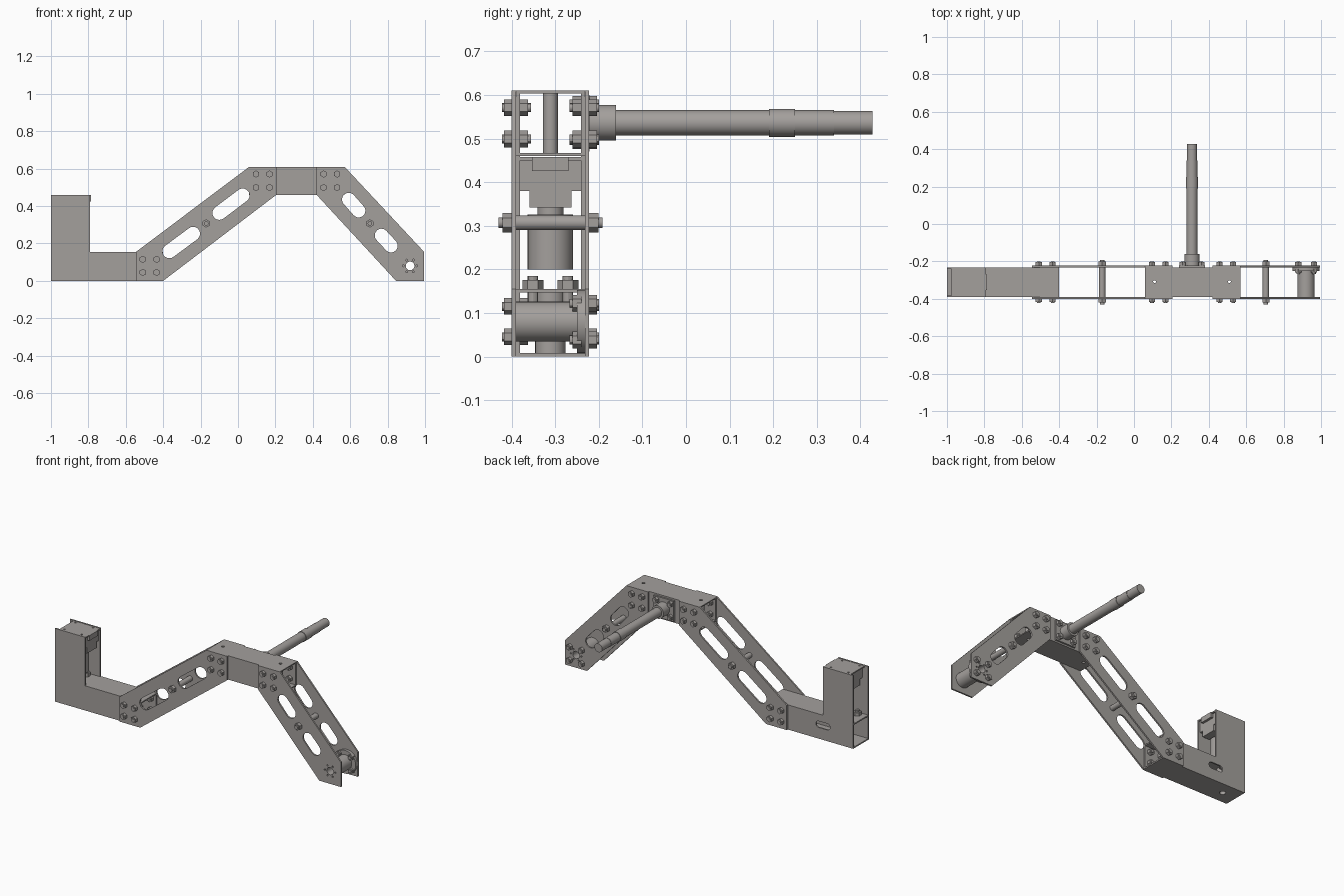
import bpy, bmesh, math
from mathutils import Matrix, Vector

if "Cube" in bpy.data.objects:
    bpy.data.objects.remove(bpy.data.objects["Cube"])

metal = bpy.data.materials.new("warm_grey_metal")
metal.diffuse_color = (0.37, 0.35, 0.335, 1)
metal.use_nodes = True
metal.node_tree.nodes["Principled BSDF"].inputs["Base Color"].default_value = metal.diffuse_color

# columns: where local x, y, z go for each extrusion axis
FRAMES = {'X': ((0, 1, 0), (0, 0, 1), (1, 0, 0)),
          'Y': ((1, 0, 0), (0, 0, 1), (0, -1, 0)),
          'Z': ((1, 0, 0), (0, 1, 0), (0, 0, 1))}


def frame(axis, loc):
    m = Matrix(FRAMES[axis]).transposed().to_4x4()
    return Matrix.Translation(Vector(loc)) @ m


def rect(x0, x1, y0, y1):
    return [(x0, y0), (x1, y0), (x1, y1), (x0, y1)]


def slot(a, b, r, n=10):
    ang = math.atan2(b[1] - a[1], b[0] - a[0])
    pts = []
    for c, start in ((b, ang - math.pi / 2), (a, ang + math.pi / 2)):
        for i in range(n + 1):
            t = start + math.pi * i / n
            pts.append((c[0] + r * math.cos(t), c[1] + r * math.sin(t)))
    return pts


def circle(x, y, r, n=24):
    return [(x + r * math.cos(2 * math.pi * i / n), y + r * math.sin(2 * math.pi * i / n)) for i in range(n)]


def plate(name, axis, lo, hi, outline, holes=()):
    """Flat outline with holes, extruded along axis from lo to hi."""
    cu = bpy.data.curves.new(name, 'CURVE')
    cu.dimensions, cu.fill_mode = '2D', 'BOTH'
    cu.extrude = (hi - lo) / 2
    for pts in [outline, *holes]:
        sp = cu.splines.new('POLY')
        sp.points.add(len(pts) - 1)
        for p, q in zip(sp.points, pts):
            p.co = (q[0], q[1], 0, 1)
        sp.use_cyclic_u = True
    ob = bpy.data.objects.new(name, cu)
    bpy.context.collection.objects.link(ob)
    mid = Vector([(lo + hi) / 2 if a == axis else 0 for a in 'XYZ'])
    ob.matrix_world = frame(axis, mid)
    cu.materials.append(metal)
    return ob


def rod(name, axis, centre, lo, hi, r, sides=32):
    """Cylinder along axis; centre gives the other two coordinates."""
    bm = bmesh.new()
    bmesh.ops.create_cone(bm, cap_ends=True, segments=sides, radius1=r, radius2=r, depth=hi - lo)
    loc = list(centre)
    loc.insert('XYZ'.index(axis), (lo + hi) / 2)
    bm.transform(frame(axis, loc))
    bmesh.ops.recalc_face_normals(bm, faces=bm.faces)
    me = bpy.data.meshes.new(name)
    bm.to_mesh(me)
    bm.free()
    me.materials.append(metal)
    ob = bpy.data.objects.new(name, me)
    bpy.context.collection.objects.link(ob)
    return ob


MID = -0.311  # centre plane of the arm


def span(side, a, b):
    """y range lying a..b away from the centre plane on one side."""
    return sorted((MID + side * a, MID + side * b))


def bolt(x, z, side):
    rod("bolt_head", 'Y', (x, z), *span(side, 0.089, 0.107), 0.019, 6)
    rod("bolt_nut", 'Y', (x, z), *span(side, 0.051, 0.071), 0.019, 6)
    rod("bolt_shank", 'Y', (x, z), *span(side, 0.044, 0.111), 0.010, 12)


def four_bolts(cx, cz, dx, dz, sides=(-1, 1)):
    for s in sides:
        for i in (-1, 1):
            for j in (-1, 1):
                bolt(cx + i * dx, cz + j * dz, s)


# strut plates, mirrored about the centre plane
long_strut = [(-0.545, 0), (-0.40, 0), (0.205, 0.46), (0.205, 0.61), (0.06, 0.61), (-0.545, 0.155)]
long_holes = [slot((-0.367, 0.158), (-0.24, 0.252), 0.037), slot((-0.1, 0.363), (0.025, 0.457), 0.037)]
short_strut = [(0.42, 0.46), (0.845, 0), (0.995, 0), (0.995, 0.155), (0.57, 0.61), (0.42, 0.61)]
short_holes = [slot((0.592, 0.435), (0.645, 0.375), 0.036), slot((0.767, 0.243), (0.818, 0.188), 0.036),
               circle(0.92, 0.08, 0.023)]
short_holes += [circle(0.92 + 0.036 * math.cos(k * math.pi / 3), 0.08 + 0.036 * math.sin(k * math.pi / 3), 0.005, 10)
                for k in range(6)]
foot = [(-1, 0), (-0.4, 0), (-0.4, 0.155), (-0.79, 0.155), (-0.79, 0.46), (-1, 0.46)]
for s in (-1, 1):
    plate("long_strut", 'Y', *span(s, 0.079, 0.089), long_strut, long_holes)
    plate("short_strut", 'Y', *span(s, 0.079, 0.089), short_strut, short_holes)
    plate("foot_side", 'Y', *span(s, 0.070, 0.079), foot,
          [slot((-0.82, 0.09), (-0.76, 0.09), 0.02)] if s > 0 else [])
    plate("bridge_side", 'Y', *span(s, 0.070, 0.079), rect(0.06, 0.57, 0.46, 0.61))

# top and bottom walls of the foot and bridge tubes
y0, y1 = MID - 0.072, MID + 0.072
for z in (0.46, 0.603):
    plate("bridge_wall", 'Z', z, z + 0.007, rect(0.06, 0.57, y0, y1),
          [circle(0.11, MID + 0.005, 0.009), circle(0.51, MID + 0.005, 0.009)])
for z in (0, 0.147):
    plate("foot_wall", 'Z', z, z + 0.008, rect(-1, -0.4, y0, y1), [circle(-0.905, MID, 0.018)])
for x in (0.11, 0.51):
    plate("bridge_sleeve", 'Z', 0.465, 0.605, circle(x, MID, 0.017), [circle(x, MID, 0.009)])
plate("foot_sleeve", 'Z', 0.006, 0.15, circle(-0.905, MID, 0.035), [circle(-0.905, MID, 0.018)])

# joint bolts and spacer rods
four_bolts(-0.472, 0.08, 0.037, 0.035)
four_bolts(0.132, 0.535, 0.036, 0.036)
four_bolts(0.494, 0.535, 0.036, 0.036)
for x in (-0.17, 0.705):
    rod("spacer_rod", 'Y', (x, 0.307), MID - 0.08, MID + 0.08, 0.017)
    for s in (-1, 1):
        rod("spacer_nut", 'Y', (x, 0.307), *span(s, 0.089, 0.11), 0.022, 6)
        rod("spacer_tip", 'Y', (x, 0.307), *span(s, 0.089, 0.119), 0.012, 16)

# side axle with mounting flange and stepped diameters
plate("axle_flange", 'Y', -0.232, -0.221, rect(0.24, 0.38, 0.47, 0.60))
four_bolts(0.31, 0.537, 0.05, 0.042, (1,))
for lo, hi, r in ((-0.221, -0.16, 0.041), (-0.16, 0.19, 0.029), (0.19, 0.25, 0.032),
                  (0.25, 0.34, 0.029), (0.34, 0.428, 0.027)):
    rod("axle", 'Y', (0.31, 0.536), lo, hi, r)

# hub at the lower end of the short strut
plate("hub_barrel", 'Y', -0.39, -0.24, circle(0.92, 0.08, 0.046, 32), [circle(0.92, 0.08, 0.023)])
plate("hub_flange", 'Y', -0.25, -0.232, circle(0.92, 0.08, 0.073, 32), [circle(0.92, 0.08, 0.023)])
four_bolts(0.92, 0.08, 0.042, 0.042, (1,))

# spindle unit held between the upright sides of the foot
plate("spindle_block", 'Z', 0.342, 0.45, rect(-0.96, -0.80, MID - 0.048, MID + 0.048))
plate("spindle_cap", 'Z', 0.45, 0.458, rect(-0.975, -0.79, MID - 0.071, MID + 0.071),
      [circle(-0.95 + 0.12 * i, MID + 0.055 * j, 0.006, 10) for i in (0, 1) for j in (-1, 1)])
plate("spindle_clip", 'X', -0.80, -0.785, rect(MID - 0.042, MID + 0.042, 0.425, 0.458))
for s in (-1, 1):
    plate("spindle_bracket", 'Y', *span(s, 0.047, 0.071), rect(-0.96, -0.80, 0.38, 0.45))
rod("spindle_collar", 'Z', (-0.88, MID), 0.325, 0.345, 0.03)
rod("spindle_drum", 'Z', (-0.88, MID), 0.20, 0.326, 0.052)

# bolts on the foot floor
for x in (-0.945, -0.865):
    for y in (MID - 0.04, MID + 0.04):
        rod("floor_bolt_head", 'Z', (x, y), 0.155, 0.176, 0.024, 6)
        rod("floor_bolt_shank", 'Z', (x, y), 0.125, 0.185, 0.012, 12)

# turn outlines into meshes and smooth the round parts
bpy.ops.object.select_all(action='SELECT')
bpy.context.view_layer.objects.active = bpy.context.selected_objects[0]
for ob in bpy.context.selected_objects:
    if ob.type == 'CURVE':
        bpy.context.view_layer.objects.active = ob
bpy.ops.object.convert(target='MESH')
bpy.ops.object.shade_smooth_by_angle(angle=math.radians(30))
